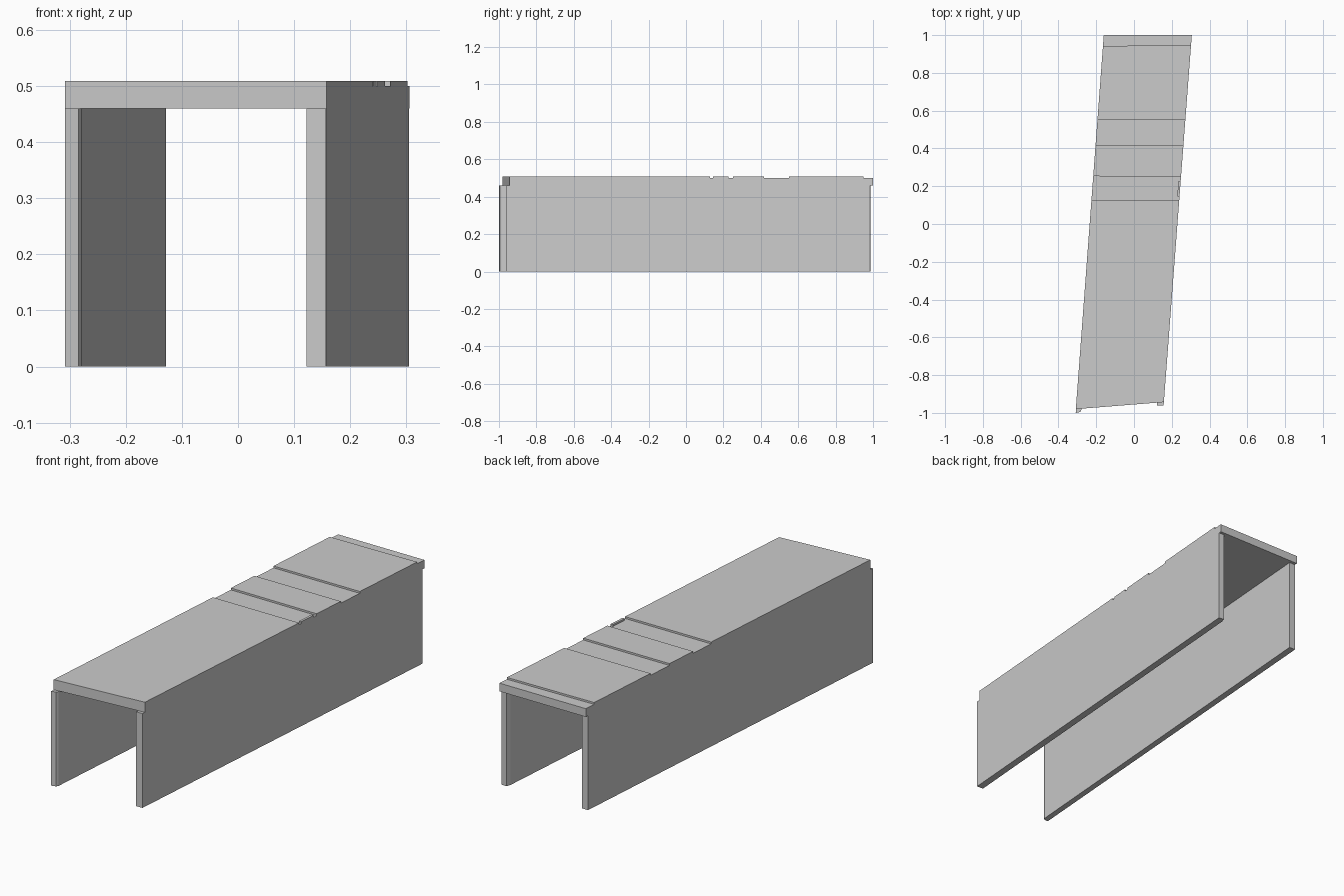
import bpy

if "Cube" in bpy.data.objects:
    bpy.data.objects.remove(bpy.data.objects["Cube"])


def mesh_object(name, verts, faces):
    me = bpy.data.meshes.new(name)
    me.from_pydata(verts, [], faces)
    me.validate()
    ob = bpy.data.objects.new(name, me)
    bpy.context.collection.objects.link(ob)
    return ob


def prism(name, outline, z0, z1):
    """Counter-clockwise plan outline raised from z0 to z1."""
    n = len(outline)
    verts = [(x, y, z) for z in (z0, z1) for x, y in outline]
    faces = [tuple(reversed(range(n))), tuple(range(n, 2 * n))]
    faces += [(i, (i + 1) % n, n + (i + 1) % n, n + i) for i in range(n)]
    return mesh_object(name, verts, faces)


# Slanted long edges of the passage in plan
def left_x(y):
    return -0.308 + (y + 0.98) * 0.148 / 1.98


def right_x(y):
    return 0.158 + (y + 0.943) * 0.148 / 1.943


LOW, TOP, UNDER = 0.5, 0.509, 0.46

# Roof slab with shallow cross grooves: (y at left, y at right, z)
profile = [(-0.98, -0.943, UNDER), (1.0, 1.0, UNDER),
           (1.0, 1.0, LOW), (0.942, 0.948, LOW), (0.942, 0.948, TOP),
           (0.55, 0.55, TOP), (0.55, 0.55, LOW),
           (0.418, 0.418, LOW), (0.418, 0.418, TOP),
           (0.253, 0.25, TOP), (0.253, 0.25, LOW),
           (0.128, 0.128, LOW), (0.128, 0.128, TOP),
           (-0.98, -0.943, TOP)]
n = len(profile)
verts = [(left_x(a), a, z) for a, b, z in profile]
verts += [(right_x(b), b, z) for a, b, z in profile]
faces = [tuple(reversed(range(n))), tuple(range(n, 2 * n))]
faces += [(i, (i + 1) % n, n + (i + 1) % n, n + i) for i in range(n)]
mesh_object("roof_slab", verts, faces)

# Small raised strip at the right edge of the first groove
a, b = 0.145, 0.228
prism("groove_edge_strip", [(right_x(a) - 0.012, a), (right_x(a), a),
                            (right_x(b), b), (right_x(b) - 0.012, b)], LOW, TOP)

# Side walls, with a small chamfer on the left wall's front inner corner
t = 0.033
prism("left_wall", [(left_x(-1) + 0.001, -1.0), (-0.284, -0.995), (-0.279, -0.985),
                    (left_x(0.985) + t, 0.985), (left_x(0.985), 0.985)], 0, UNDER)
prism("right_wall", [(0.122, -0.96), (right_x(-0.96), -0.96),
                     (right_x(0.985), 0.985), (right_x(0.985) - 0.028, 0.987),
                     (right_x(0.965) - t, 0.965)], 0, UNDER)
